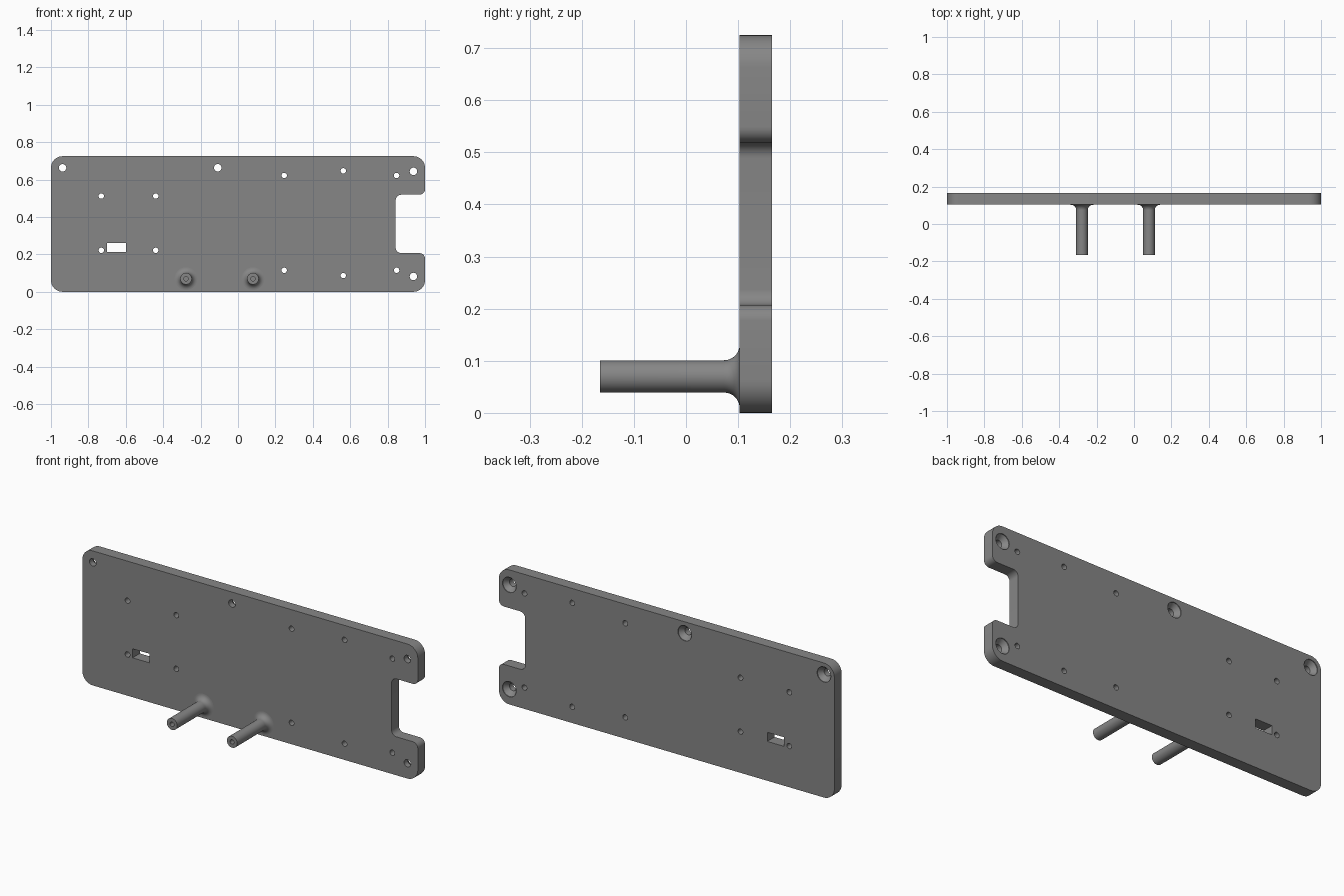
import bpy, bmesh, math
from mathutils import Vector

if "Cube" in bpy.data.objects:
    bpy.data.objects.remove(bpy.data.objects["Cube"])

FRONT, BACK = 0.103, 0.165          # plate faces along y
PEG_TIP = -0.165

dark_grey = bpy.data.materials.new("dark_grey")
dark_grey.diffuse_color = (0.24, 0.24, 0.24, 1)
dark_grey.use_nodes = True
dark_grey.node_tree.nodes["Principled BSDF"].inputs["Base Color"].default_value = dark_grey.diffuse_color


def rounded(corners, steps=10):
    """Round each (x, z, radius) corner of a right-angled outline."""
    pts = []
    for i, (x, z, r) in enumerate(corners):
        p = Vector((x, z))
        a = (Vector(corners[i - 1][:2]) - p).normalized()
        b = (Vector(corners[(i + 1) % len(corners)][:2]) - p).normalized()
        for k in range(steps + 1):
            t = k / steps * math.pi / 2
            pts.append(p + r * (a * (1 - math.sin(t)) + b * (1 - math.cos(t))))
    return pts


def add_prism(bm, pts, y0, y1):
    """Extrude an x-z outline from y0 to y1."""
    lo = [bm.verts.new((p[0], y0, p[1])) for p in pts]
    hi = [bm.verts.new((p[0], y1, p[1])) for p in pts]
    bm.faces.new(lo)
    bm.faces.new(hi[::-1])
    n = len(pts)
    for i in range(n):
        j = (i + 1) % n
        bm.faces.new((lo[j], lo[i], hi[i], hi[j]))


def add_lathe(bm, profile, x, z, steps=32):
    """Revolve a (radius, y) profile, starting and ending on the axis, about y."""
    rings = []
    for r, y in profile:
        if r == 0:
            rings.append([bm.verts.new((x, y, z))] * steps)
        else:
            rings.append([bm.verts.new((x + r * math.cos(2 * math.pi * k / steps), y,
                                        z + r * math.sin(2 * math.pi * k / steps)))
                          for k in range(steps)])
    for a, b in zip(rings, rings[1:]):
        for k in range(steps):
            j = (k + 1) % steps
            bm.faces.new(list(dict.fromkeys((a[k], a[j], b[j], b[k]))))


def make_object(name, bm):
    bmesh.ops.recalc_face_normals(bm, faces=bm.faces)
    mesh = bpy.data.meshes.new(name)
    bm.to_mesh(mesh)
    bm.free()
    mesh.materials.append(dark_grey)
    obj = bpy.data.objects.new(name, mesh)
    bpy.context.collection.objects.link(obj)
    return obj


def smooth(obj):
    bpy.ops.object.select_all(action='DESELECT')
    obj.select_set(True)
    bpy.context.view_layer.objects.active = obj
    bpy.ops.object.shade_smooth_by_angle(angle=math.radians(30))


# Plate outline with the notch in its right side
R, N = 0.062, 0.03
outline = [(-1, 0, R), (1, 0, R), (1, 0.207, N), (0.843, 0.207, N),
           (0.843, 0.519, N), (1, 0.519, N), (1, 0.725, R), (-1, 0.725, R)]
bm = bmesh.new()
add_prism(bm, rounded(outline), FRONT, BACK)
plate = make_object("mounting_plate", bm)

# Cutters: countersunk screw holes, small pilot holes, cable slot
bm = bmesh.new()
for x, z in [(-0.938, 0.663), (-0.108, 0.663), (0.938, 0.644), (0.938, 0.082)]:
    add_lathe(bm, [(0, 0.05), (0.02, 0.05), (0.02, 0.135), (0.041, BACK - 0.004),
                   (0.041, 0.2), (0, 0.2)], x, z)
pilots = [(x, z) for x in (-0.731, -0.44) for z in (0.222, 0.512)]
for x, low, high in [(0.247, 0.115, 0.622), (0.563, 0.087, 0.647), (0.848, 0.115, 0.622)]:
    pilots += [(x, low), (x, high)]
for x, z in pilots:
    add_lathe(bm, [(0, 0.05), (0.0145, 0.05), (0.0145, 0.2), (0, 0.2)], x, z, 24)
add_prism(bm, [(-0.701, 0.212), (-0.6, 0.212), (-0.6, 0.261), (-0.701, 0.261)], 0.05, 0.2)
cutter = make_object("hole_cutter", bm)
cutter.hide_render = True

mod = plate.modifiers.new("holes", 'BOOLEAN')
mod.operation = 'DIFFERENCE'
mod.solver = 'EXACT'
mod.object = cutter
bpy.context.view_layer.objects.active = plate
bpy.ops.object.modifier_apply(modifier=mod.name)
bpy.data.objects.remove(cutter)
smooth(plate)

# Hollow-tipped pegs with a filleted foot
PEG_R, FOOT = 0.031, 0.03
profile = [(0, PEG_TIP + 0.15), (0.012, PEG_TIP + 0.15), (0.012, PEG_TIP), (PEG_R, PEG_TIP)]
for k in range(9):
    t = k / 8 * math.pi / 2
    profile.append((PEG_R + FOOT * (1 - math.cos(t)), FRONT - FOOT * (1 - math.sin(t))))
profile += [(PEG_R + FOOT, FRONT + 0.004), (0, FRONT + 0.004)]
for name, x in (("left_peg", -0.278), ("right_peg", 0.08)):
    bm = bmesh.new()
    add_lathe(bm, profile, x, 0.07, 40)
    smooth(make_object(name, bm))
